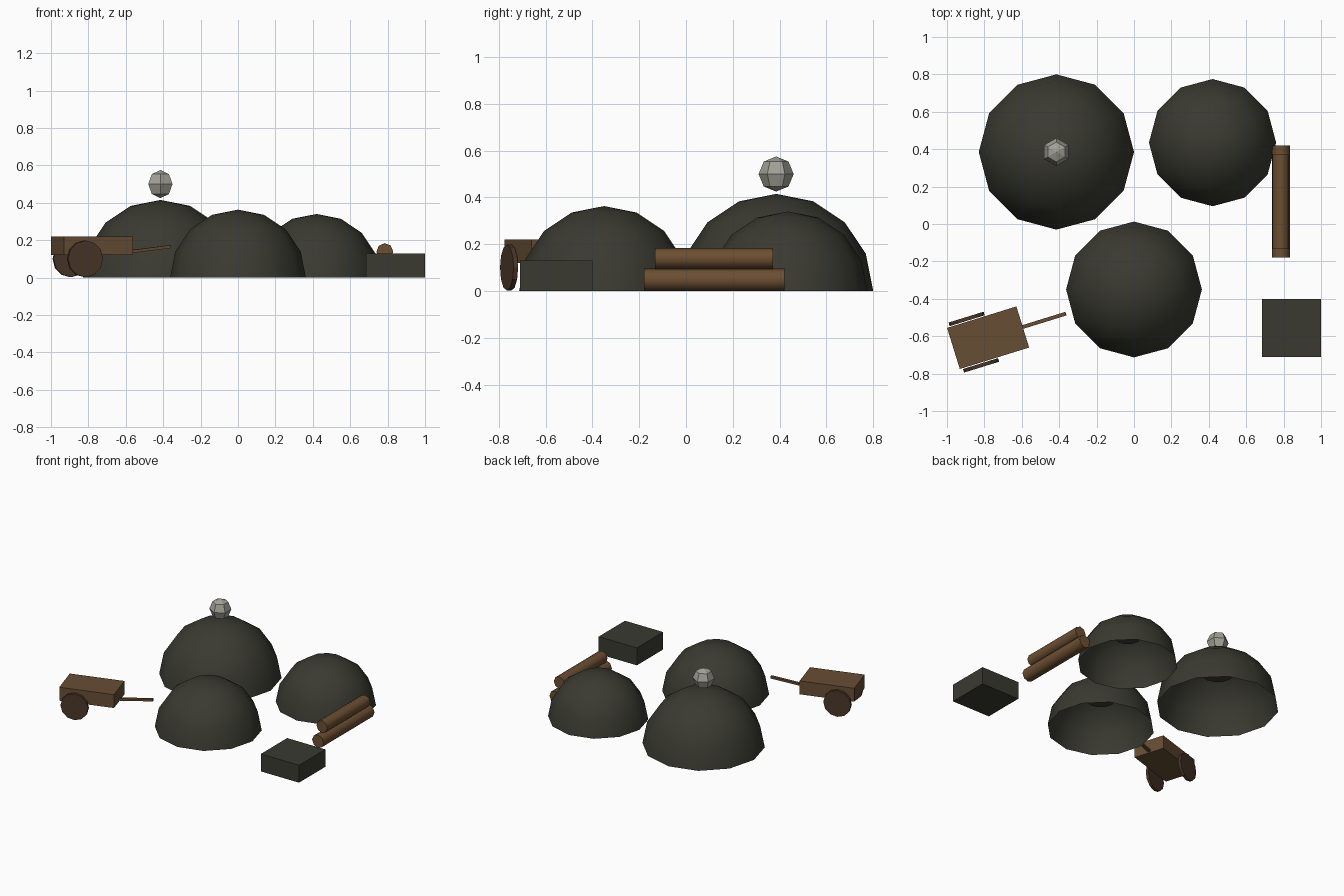
import bpy, bmesh, math
from mathutils import Matrix, Vector

cube = bpy.data.objects.get("Cube")
if cube:
    bpy.data.objects.remove(cube, do_unlink=True)


def material(name, rgb):
    m = bpy.data.materials.new(name)
    m.use_nodes = True
    m.diffuse_color = (*rgb, 1)
    m.node_tree.nodes["Principled BSDF"].inputs["Base Color"].default_value = (*rgb, 1)
    return m


CHARCOAL = material("charcoal hide", (0.042, 0.042, 0.031))
LOG_WOOD = material("log wood", (0.150, 0.077, 0.032))
CART_WOOD = material("cart wood", (0.135, 0.075, 0.034))
WHEEL_WOOD = material("dark wheel wood", (0.070, 0.038, 0.022))
BONE = material("pale stone", (0.36, 0.36, 0.31))


def finish(name, bm, mat, matrix=Matrix(), smooth=None):
    """Turn a bmesh into a named, coloured object."""
    mesh = bpy.data.meshes.new(name)
    bm.to_mesh(mesh)
    bm.free()
    mesh.materials.append(mat)
    obj = bpy.data.objects.new(name, mesh)
    bpy.context.collection.objects.link(obj)
    obj.matrix_world = matrix
    if smooth:
        bpy.ops.object.select_all(action="DESELECT")
        obj.select_set(True)
        bpy.context.view_layer.objects.active = obj
        bpy.ops.object.shade_smooth_by_angle(angle=math.radians(smooth))
    return obj


def box(name, size, mat, matrix):
    bm = bmesh.new()
    bmesh.ops.create_cube(bm, size=1, matrix=Matrix.Diagonal((*size, 1)))
    return finish(name, bm, mat, matrix)


def cylinder(name, radius, depth, sides, mat, matrix, smooth=None):
    bm = bmesh.new()
    bmesh.ops.create_cone(bm, cap_ends=True, segments=sides, radius1=radius,
                          radius2=radius, depth=depth)
    return finish(name, bm, mat, matrix, smooth)


def at(x, y, z):
    return Matrix.Translation((x, y, z))


# Hollow domed huts, open underneath, with a flat disc hung inside
for place, x, y, radius in (("front", 0, -0.35, 0.363),
                            ("back_right", -0.415, 0.385, 0.415),
                            ("back_left", 0.42, 0.435, 0.34)):
    bm = bmesh.new()
    bmesh.ops.create_uvsphere(bm, u_segments=12, v_segments=8, radius=radius)
    lower = [v for v in bm.verts if v.co.z < -0.001]
    bmesh.ops.delete(bm, geom=lower, context="VERTS")
    finish(place + "_hut_dome", bm, CHARCOAL, at(x, y, 0), 50)
    cylinder(place + "_hut_inner_disc", radius * 0.27, 0.02, 12, CHARCOAL,
             at(x, y, radius * 0.64))

# Ball ornament above the largest hut
bm = bmesh.new()
bmesh.ops.create_uvsphere(bm, u_segments=6, v_segments=4, radius=0.075)
finish("hut_ornament", bm, BONE, at(-0.415, 0.385, 0.5))

# Stacked logs
along_y = Matrix.Rotation(math.radians(90), 4, "X")
cylinder("lower_log", 0.048, 0.60, 8, LOG_WOOD, at(0.785, 0.12, 0.048) @ along_y, 50)
cylinder("upper_log", 0.045, 0.505, 8, LOG_WOOD, at(0.785, 0.12, 0.139) @ along_y, 50)

# Low block
box("stone_block", (0.315, 0.31, 0.13), CHARCOAL, at(0.843, -0.555, 0.065))

# Hand cart: bed, two wheels and a rising pull bar
cart = at(-0.78, -0.608, 0) @ Matrix.Rotation(math.radians(17.2), 4, "Z")
box("cart_bed", (0.388, 0.23, 0.1), CART_WOOD, cart @ at(0, 0, 0.17))
for side, y in (("left", 0.13), ("right", -0.13)):
    cylinder(side + "_cart_wheel", 0.098, 0.02, 12, WHEEL_WOOD,
             cart @ at(-0.08, y, 0.1) @ along_y)
start, end = Vector((0.16, 0, 0.132)), Vector((0.435, 0, 0.165))
span = end - start
tilt = Matrix.Rotation(-math.atan2(span.z, span.x), 4, "Y")
box("cart_pull_bar", (span.length, 0.02, 0.016), CART_WOOD,
    cart @ Matrix.Translation((start + end) / 2) @ tilt)
